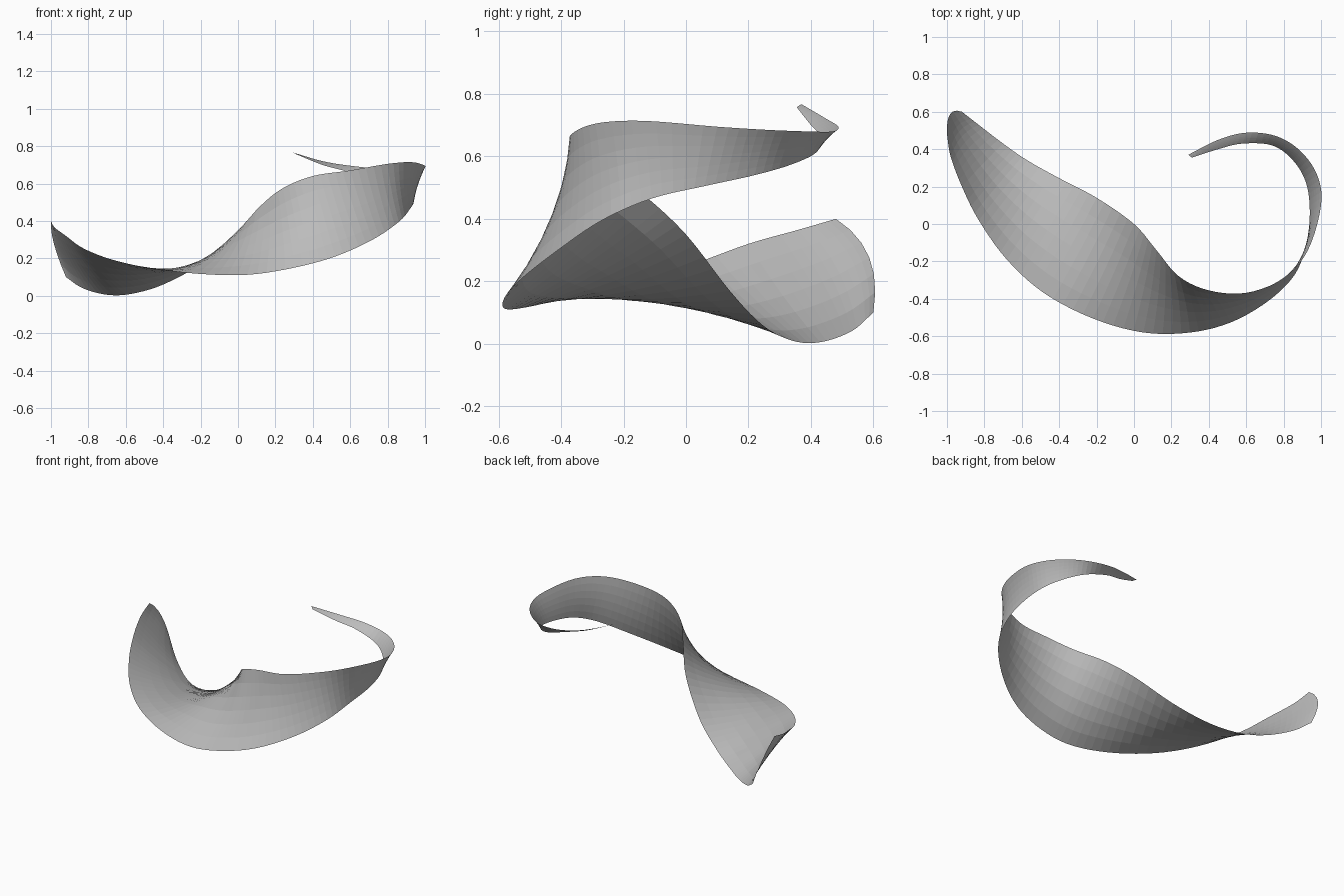
import bpy
import bmesh
from mathutils import Vector

default_cube = bpy.data.objects.get("Cube")
if default_cube:
    bpy.data.objects.remove(default_cube, do_unlink=True)

STEPS_BETWEEN = 5     # subdivisions between rail points
STEPS_ACROSS = 6      # strips across the ribbon
CUP = 0.03            # depth of the cupped section relative to its width
END_ROUNDING = Vector((-.015, .05, .03))

# Outer rail, from the broad end to the thin tip
outer_rail = [
    (-1, .48, .4), (-.98, .36, .365), (-.92, .2, .32), (-.83, .02, .255),
    (-.68, -.19, .195), (-.48, -.37, .15), (-.22, -.505, .118),
    (.05, -.58, .112), (.3, -.58, .15), (.52, -.525, .21), (.72, -.41, .3),
    (.86, -.27, .395), (.92, -.11, .465), (.94, .06, .505), (.92, .22, .54),
    (.85, .34, .575), (.74, .42, .615), (.58, .43, .665), (.45, .4, .7),
    (.31, .355, .757),
]

# Inner rail, paired point by point with the outer rail
inner_rail = [
    (-.92, .6, .1), (-.83, .53, .04), (-.7, .43, .005), (-.57, .34, .01),
    (-.4, .245, .06), (-.2, .14, .17), (0, 0, .35), (.12, -.14, .48),
    (.24, -.28, .575), (.4, -.355, .64), (.6, -.368, .67), (.8, -.29, .705),
    (.93, -.14, .714), (1, .1, .695), (.98, .26, .685), (.89, .39, .68),
    (.76, .47, .68), (.6, .488, .695), (.45, .45, .72), (.29, .37, .767),
]


def smooth_path(points, steps):
    """Pass a smooth curve through every rail point."""
    pts = [Vector(p) for p in points]
    pts = [2 * pts[0] - pts[1]] + pts + [2 * pts[-1] - pts[-2]]
    path = []
    for a, b, c, d in zip(pts, pts[1:], pts[2:], pts[3:]):
        for i in range(steps):
            t = i / steps
            path.append(b + (c - a) * t / 2
                        + (2 * a - 5 * b + 4 * c - d) * t * t / 2
                        + (3 * b - a - 3 * c + d) * t ** 3 / 2)
    path.append(pts[-2])
    return path


def make_material(name, colour):
    mat = bpy.data.materials.new(name)
    mat.use_nodes = True
    mat.diffuse_color = colour
    mat.node_tree.nodes["Principled BSDF"].inputs["Base Color"].default_value = colour
    return mat


# Loft cupped cross-sections between the two rails
outer = smooth_path(outer_rail, STEPS_BETWEEN)
inner = smooth_path(inner_rail, STEPS_BETWEEN)
last = len(outer) - 1
bm = bmesh.new()
rows = []
for i, (a, b) in enumerate(zip(outer, inner)):
    lo, hi = max(i - 1, 0), min(i + 1, last)
    travel = outer[hi] + inner[hi] - outer[lo] - inner[lo]
    chord = b - a
    normal = travel.cross(chord).normalized()
    fade = max(0, 1 - i / (2 * STEPS_BETWEEN))
    bulge = END_ROUNDING * fade - normal * chord.length * CUP
    row = []
    for j in range(STEPS_ACROSS + 1):
        t = j / STEPS_ACROSS
        row.append(bm.verts.new(a + chord * t + bulge * 4 * t * (1 - t)))
    rows.append(row)

for row, following in zip(rows, rows[1:]):
    for j in range(STEPS_ACROSS):
        bm.faces.new((row[j], following[j], following[j + 1], row[j + 1]))

mesh = bpy.data.meshes.new("twisted_ribbon")
bm.to_mesh(mesh)
bm.free()
ribbon = bpy.data.objects.new("twisted_ribbon", mesh)
bpy.context.collection.objects.link(ribbon)
mesh.materials.append(make_material("light_grey", (.5, .5, .5, 1)))
